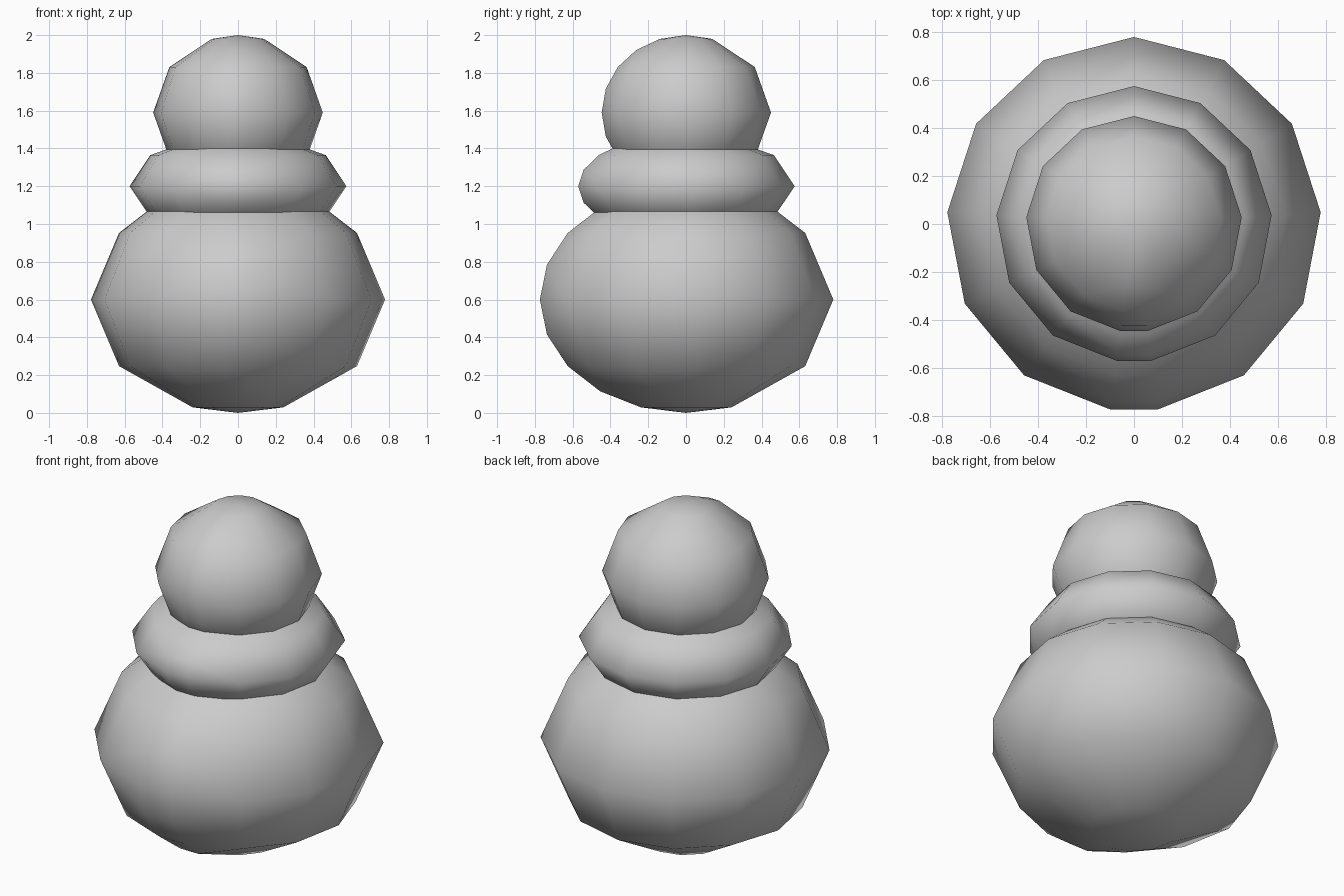
import bpy, bmesh
from math import sin, cos, radians

cube = bpy.data.objects.get("Cube")
if cube:
    bpy.data.objects.remove(cube, do_unlink=True)

GRAY = (0.6, 0.6, 0.6, 1)
gray = bpy.data.materials.new("plain gray")
gray.use_nodes = True
gray.diffuse_color = GRAY
gray.node_tree.nodes["Principled BSDF"].inputs["Base Color"].default_value = GRAY

HALF = 6        # columns on each side of the back vertex
STEP = 28.8     # degrees between columns; the narrow front strip takes the rest


def squashed_ball(name, radius, half_height, z, extra_rings=()):
    """Coarse ball with a narrow, finer strip of faces down the front."""
    bm = bmesh.new()
    top = bm.verts.new((0, 0, z + half_height))
    bottom = bm.verts.new((0, 0, z - half_height))
    fine = list(range(72, -73, -18))
    full = set(range(-72, 73, 36)) | set(extra_rings)
    columns = {}
    for k in range(-HALF, HALF + 1):
        a = radians(k * STEP)
        columns[k] = {}
        for lat in fine:
            if lat in full or abs(k) == HALF:
                r = radius * cos(radians(lat))
                columns[k][lat] = bm.verts.new(
                    (r * sin(a), r * cos(a), z + half_height * sin(radians(lat))))

    # join neighbouring columns band by band, closing at the front strip
    for k in range(-HALF, HALF + 1):
        left, right = columns[k], columns[k + 1 if k < HALF else -HALF]
        rows = [lat for lat in fine if lat in left and lat in right]
        bm.faces.new((top, left[rows[0]], right[rows[0]]))
        bm.faces.new((bottom, right[rows[-1]], left[rows[-1]]))
        for hi, lo in zip(rows, rows[1:]):
            down = [left[t] for t in fine if lo <= t <= hi and t in left]
            up = [right[t] for t in reversed(fine) if lo <= t <= hi and t in right]
            bm.faces.new(down + up)
    bmesh.ops.triangulate(bm, faces=[f for f in bm.faces if len(f.verts) > 4])
    bmesh.ops.recalc_face_normals(bm, faces=bm.faces)
    for f in bm.faces:
        f.smooth = True

    mesh = bpy.data.meshes.new(name)
    bm.to_mesh(mesh)
    bm.free()
    mesh.materials.append(gray)
    obj = bpy.data.objects.new(name, mesh)
    bpy.context.collection.objects.link(obj)
    return obj


# three stacked balls
squashed_ball("base_ball", 0.78, 0.6, 0.6, extra_rings=(54,))
squashed_ball("middle_ball", 0.575, 0.28, 1.2)
squashed_ball("head_ball", 0.45, 0.41, 1.59)
